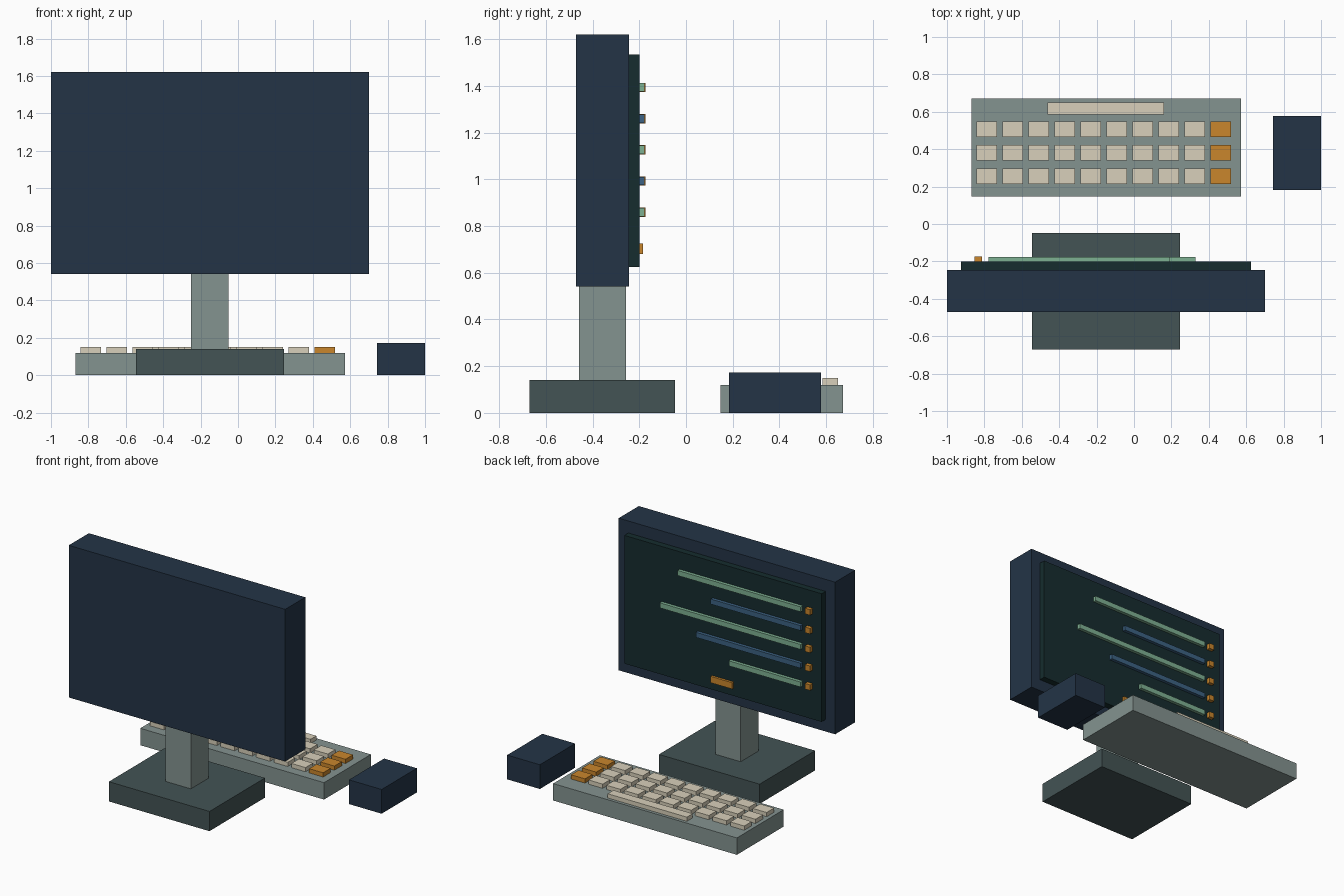
import bpy, bmesh

if "Cube" in bpy.data.objects:
    bpy.data.objects.remove(bpy.data.objects["Cube"])


def material(name, rgb):
    # 8-bit display colour to linear
    m = bpy.data.materials.new(name)
    m.diffuse_color = [(c / 255) ** 2.2 for c in rgb] + [1]
    m.use_nodes = True
    m.node_tree.nodes["Principled BSDF"].inputs["Base Color"].default_value = m.diffuse_color
    return m


NAVY = material("navy", (40, 55, 72))
SCREEN = material("dark_green", (28, 48, 50))
SLATE = material("slate", (69, 84, 85))
GREY = material("grey", (131, 146, 143))
CREAM = material("cream", (215, 207, 185))
ORANGE = material("orange", (200, 133, 48))
GREEN = material("green", (125, 175, 145))
BLUE = material("blue", (62, 98, 130))


def box(name, x, y, z, mat):
    """Box from (min, max) ranges along each axis."""
    bm = bmesh.new()
    bmesh.ops.create_cube(bm, size=1)
    for v in bm.verts:
        v.co = [r[0] if c < 0 else r[1] for c, r in zip(v.co, (x, y, z))]
    me = bpy.data.meshes.new(name)
    bm.to_mesh(me)
    bm.free()
    me.materials.append(mat)
    ob = bpy.data.objects.new(name, me)
    bpy.context.collection.objects.link(ob)
    return ob


# Monitor and stand
box("stand_base", (-0.545, 0.245), (-0.67, -0.047), (0, 0.14), SLATE)
box("stand_neck", (-0.25, -0.05), (-0.457, -0.257), (0.14, 0.54), GREY)
box("monitor_case", (-1, 0.7), (-0.47, -0.245), (0.54, 1.62), NAVY)
box("screen", (-0.925, 0.625), (-0.245, -0.20), (0.625, 1.535), SCREEN)

# Lines on the screen, each with a bullet
for i, end in enumerate((0.19, -0.07, 0.33, 0.047, -0.212)):
    z = 1.393 - 0.1335 * i
    box(f"screen_line_{i + 1}", (-0.777, end), (-0.20, -0.177),
        (z - 0.018, z + 0.018), BLUE if i % 2 else GREEN)
    box(f"screen_bullet_{i + 1}", (-0.853, -0.813), (-0.20, -0.173),
        (z - 0.02, z + 0.02), ORANGE)
box("screen_button", (-0.235, -0.065), (-0.20, -0.183), (0.68, 0.725), ORANGE)

# Keyboard
box("keyboard_body", (-0.87, 0.573), (0.147, 0.672), (0, 0.12), GREY)
for row in range(3):
    for col in range(10):
        x, y = -0.842 + 0.139 * col, 0.214 + 0.1255 * row
        box(f"key_{row + 1}_{col + 1}", (x, x + 0.11), (y, y + 0.084),
            (0.12, 0.15), ORANGE if col == 9 else CREAM)
box("space_bar", (-0.462, 0.16), (0.585, 0.65), (0.12, 0.15), CREAM)

# Mouse
box("mouse", (0.743, 1), (0.183, 0.578), (0, 0.172), NAVY)
